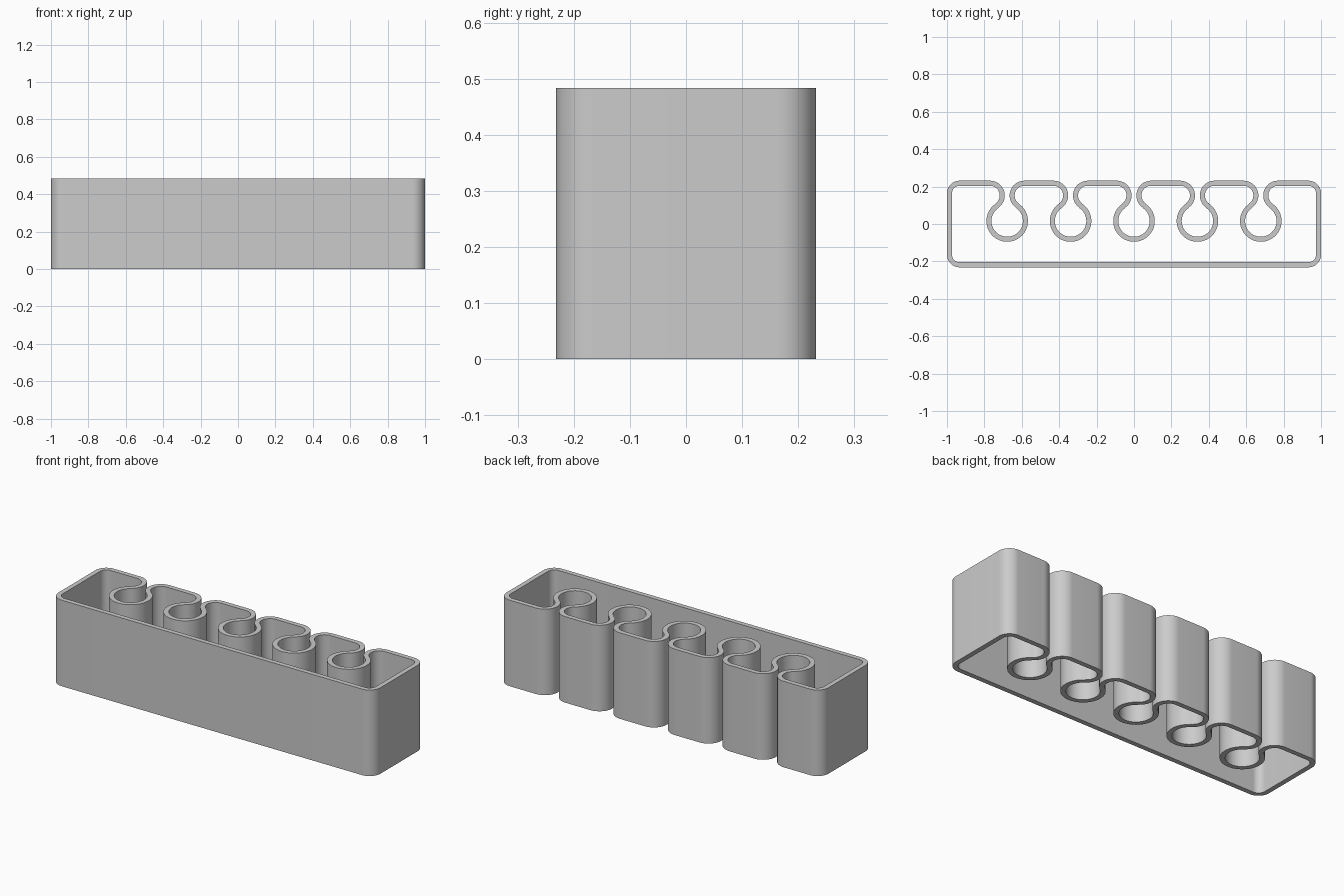
import bpy
import bmesh
from math import sin, cos, atan2, hypot, radians, pi, ceil

cube = bpy.data.objects.get("Cube")
if cube:
    bpy.data.objects.remove(cube)

HEIGHT = 0.483
WALL = 0.027
HALF_X, HALF_Y = 1.0, 0.2315
CORNER = 0.067            # outer corner radius
PITCH, POCKETS = 0.339, 5
POCKET_R, POCKET_Y = 0.084, 0.016   # pocket bore
GAP = 0.013               # half the slot width
LIP = 0.079               # outer radius of the slot lips

outer, inner = [], []


def arc(cx, cy, radius, start, end):
    """Add an arc of the wall; radius is that of the outside face."""
    turn = 1 if end > start else -1
    steps = ceil(abs(end - start) / radians(6))
    for i in range(steps + 1):
        a = start + (end - start) * i / steps
        for points, r in ((outer, radius), (inner, radius - turn * WALL)):
            points.append((cx + r * cos(a), cy + r * sin(a)))


# Front corners and back left corner
cx, cy = HALF_X - CORNER, HALF_Y - CORNER
arc(-cx, -cy, CORNER, pi, 1.5 * pi)
arc(cx, -cy, CORNER, 1.5 * pi, 2 * pi)
arc(cx, cy, CORNER, 0, pi / 2)

# Keyhole pockets along the back wall
lip_x, lip_y = GAP + LIP, HALF_Y - LIP
beta = atan2(lip_y - POCKET_Y, lip_x)
for i in range(POCKETS):
    x = PITCH * ((POCKETS - 1) / 2 - i)
    arc(x + lip_x, lip_y, LIP, pi / 2, pi + beta)
    arc(x, POCKET_Y, POCKET_R, beta, -pi - beta)
    arc(x - lip_x, lip_y, LIP, -beta, pi / 2)

# Remaining back corner
arc(-cx, cy, CORNER, pi / 2, pi)

# Extrude the closed wall
bm = bmesh.new()
rings = [[bm.verts.new((x, y, z)) for x, y in pts]
         for pts, z in ((outer, 0), (outer, HEIGHT), (inner, HEIGHT), (inner, 0))]
n = len(outer)
for k in range(4):
    a, b = rings[k], rings[(k + 1) % 4]
    for i in range(n):
        j = (i + 1) % n
        bm.faces.new((a[i], a[j], b[j], b[i]))
bmesh.ops.remove_doubles(bm, verts=bm.verts, dist=0.0002)
bmesh.ops.recalc_face_normals(bm, faces=bm.faces)

mesh = bpy.data.meshes.new("holder_wall")
bm.to_mesh(mesh)
bm.free()
holder = bpy.data.objects.new("holder_wall", mesh)
bpy.context.collection.objects.link(holder)

# Plain grey
grey = bpy.data.materials.new("grey")
grey.use_nodes = True
colour = (0.6, 0.6, 0.6, 1)
grey.diffuse_color = colour
grey.node_tree.nodes["Principled BSDF"].inputs["Base Color"].default_value = colour
mesh.materials.append(grey)

bpy.ops.object.select_all(action="DESELECT")
holder.select_set(True)
bpy.context.view_layer.objects.active = holder
bpy.ops.object.shade_smooth_by_angle(angle=radians(30))
